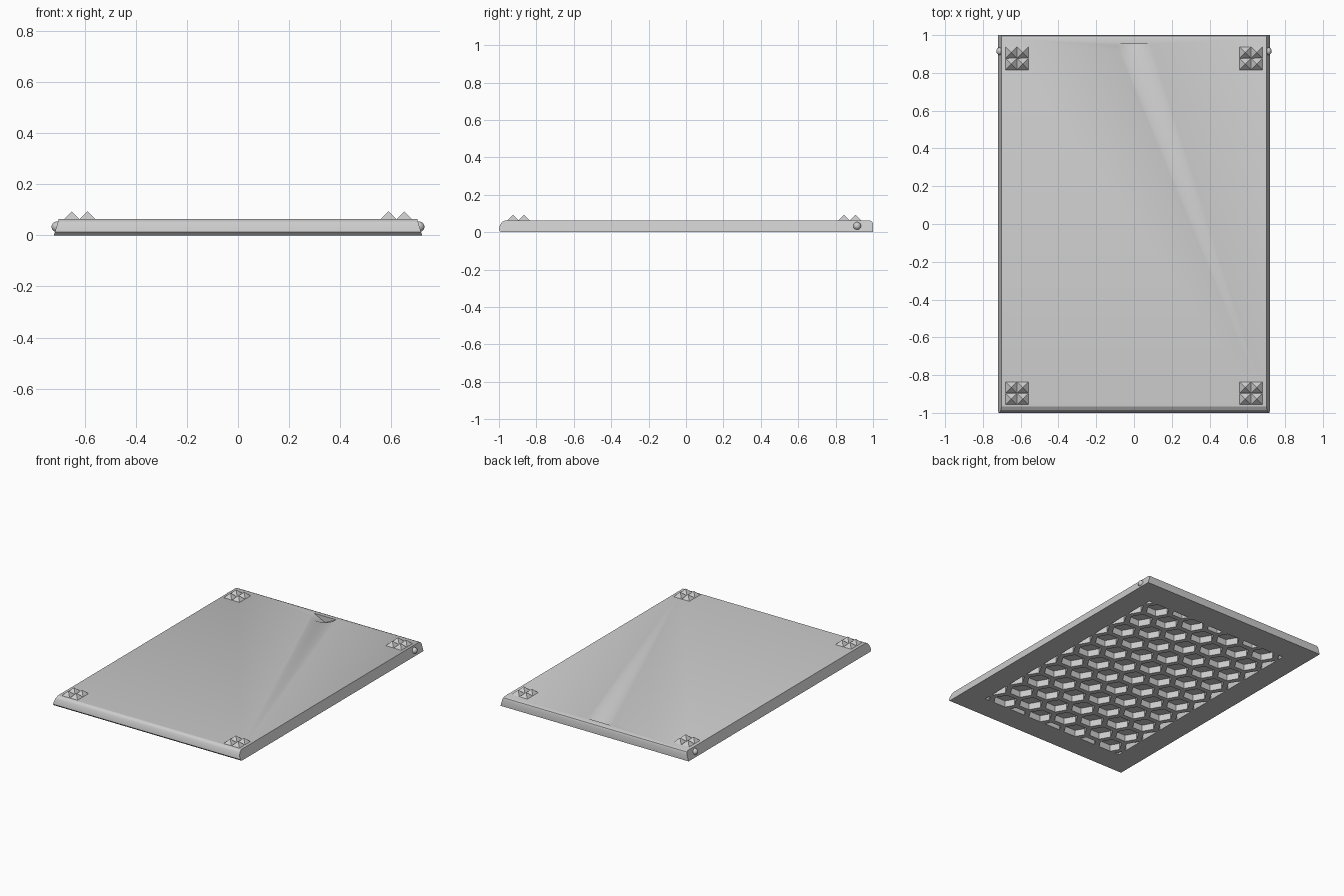
import bpy, bmesh, math
from mathutils import Matrix, Vector

if "Cube" in bpy.data.objects:
    bpy.data.objects.remove(bpy.data.objects["Cube"])

GREY = (0.6, 0.6, 0.6, 1)
grey = bpy.data.materials.new("plain grey")
grey.use_nodes = True
grey.diffuse_color = GREY
grey.node_tree.nodes["Principled BSDF"].inputs["Base Color"].default_value = GREY

TOP = 0.064


def finish(name, bm):
    bmesh.ops.recalc_face_normals(bm, faces=bm.faces)
    mesh = bpy.data.meshes.new(name)
    bm.to_mesh(mesh)
    bm.free()
    mesh.materials.append(grey)
    obj = bpy.data.objects.new(name, mesh)
    bpy.context.collection.objects.link(obj)
    return obj


def smooth(obj, degrees):
    bpy.ops.object.select_all(action='DESELECT')
    obj.select_set(True)
    bpy.context.view_layer.objects.active = obj
    bpy.ops.object.shade_smooth_by_angle(angle=math.radians(degrees))


def cut(obj, cutter):
    mod = obj.modifiers.new("cut", 'BOOLEAN')
    mod.operation = 'DIFFERENCE'
    mod.solver = 'EXACT'
    mod.object = cutter
    bpy.context.view_layer.objects.active = obj
    bpy.ops.object.modifier_apply(modifier=mod.name)
    bpy.data.objects.remove(cutter)


# Lid plate: side profile (y, z) with rounded ends, sides leaning inward
profile = [(-0.988, 0), (-1, 0.012), (-0.996, 0.034), (-0.985, 0.053), (-0.967, TOP),
           (0.98, TOP), (0.994, 0.058), (1, 0.045), (1, 0)]
bm = bmesh.new()
rings = [[bm.verts.new((s * (0.72 - 0.3 * z), y, z)) for y, z in profile] for s in (-1, 1)]
n = len(profile)
for ring in rings:
    bm.faces.new(ring)
for i in range(n):
    j = (i + 1) % n
    bm.faces.new((rings[0][i], rings[0][j], rings[1][j], rings[1][i]))
lid = finish("lid_plate", bm)

# Honeycomb pockets in the underside, trimmed to a rectangle
PITCH, FLAT, DEPTH = 0.17, 0.136, 0.045
radius = FLAT / math.sqrt(3)
bm = bmesh.new()
for col in range(-5, 6):
    for row in range(-6, 7):
        cx = col * PITCH * math.sqrt(3) / 2
        cy = (row + 0.5 * (col % 2)) * PITCH
        bm.faces.new([bm.verts.new((cx + radius * math.cos(k * math.pi / 3),
                                    cy + radius * math.sin(k * math.pi / 3), -0.02))
                      for k in range(6)])
for axis, limit in ((Vector((1, 0, 0)), 0.56), (Vector((0, 1, 0)), 0.82)):
    for s in (-1, 1):
        bmesh.ops.bisect_plane(bm, geom=bm.verts[:] + bm.edges[:] + bm.faces[:],
                               plane_co=axis * s * limit, plane_no=axis * s,
                               clear_outer=True)
out = bmesh.ops.extrude_face_region(bm, geom=bm.faces[:], use_keep_orig=True)
bmesh.ops.translate(bm, vec=(0, 0, DEPTH + 0.02),
                    verts=[g for g in out["geom"] if isinstance(g, bmesh.types.BMVert)])
cut(lid, finish("pocket_cutter", bm))

# Finger notch: half cone with a straight wall towards the back
bm = bmesh.new()
R, DROP, LIFT = 0.087, 0.042, 0.01
tip = bm.verts.new((0, 0.953, TOP - DROP))
arcs = []
for z in (TOP, TOP + LIFT):
    arcs.append([bm.verts.new((R * math.cos(a), 0.953 - R * math.sin(a), z))
                 for a in [math.pi * k / 24 for k in range(25)]])
low, high = arcs
for i in range(24):
    bm.faces.new((low[i], low[i + 1], tip))
    bm.faces.new((low[i], high[i], high[i + 1], low[i + 1]))
bm.faces.new(high)
bm.faces.new((low[0], tip, low[-1], high[-1], high[0]))
cut(lid, finish("notch_cutter", bm))
smooth(lid, 28)

# Grip studs: two by two pyramids at each corner
bm = bmesh.new()
for x in (-0.65, -0.589, 0.589, 0.65):
    for y in (-0.926, -0.865, 0.846, 0.907):
        bmesh.ops.create_cone(bm, cap_ends=True, segments=4, radius1=0.03 * math.sqrt(2),
                              radius2=0, depth=0.03,
                              matrix=Matrix.Translation((x, y, TOP + 0.0145))
                              @ Matrix.Rotation(math.pi / 4, 4, 'Z'))
finish("grip_studs", bm)

# Latch balls on both sides near the back
for side, s in (("left", 1), ("right", -1)):
    bm = bmesh.new()
    bmesh.ops.create_uvsphere(bm, u_segments=24, v_segments=12, radius=0.021,
                              matrix=Matrix.Translation((s * 0.708, 0.915, 0.033)))
    smooth(finish(side + "_latch_ball", bm), 30)
